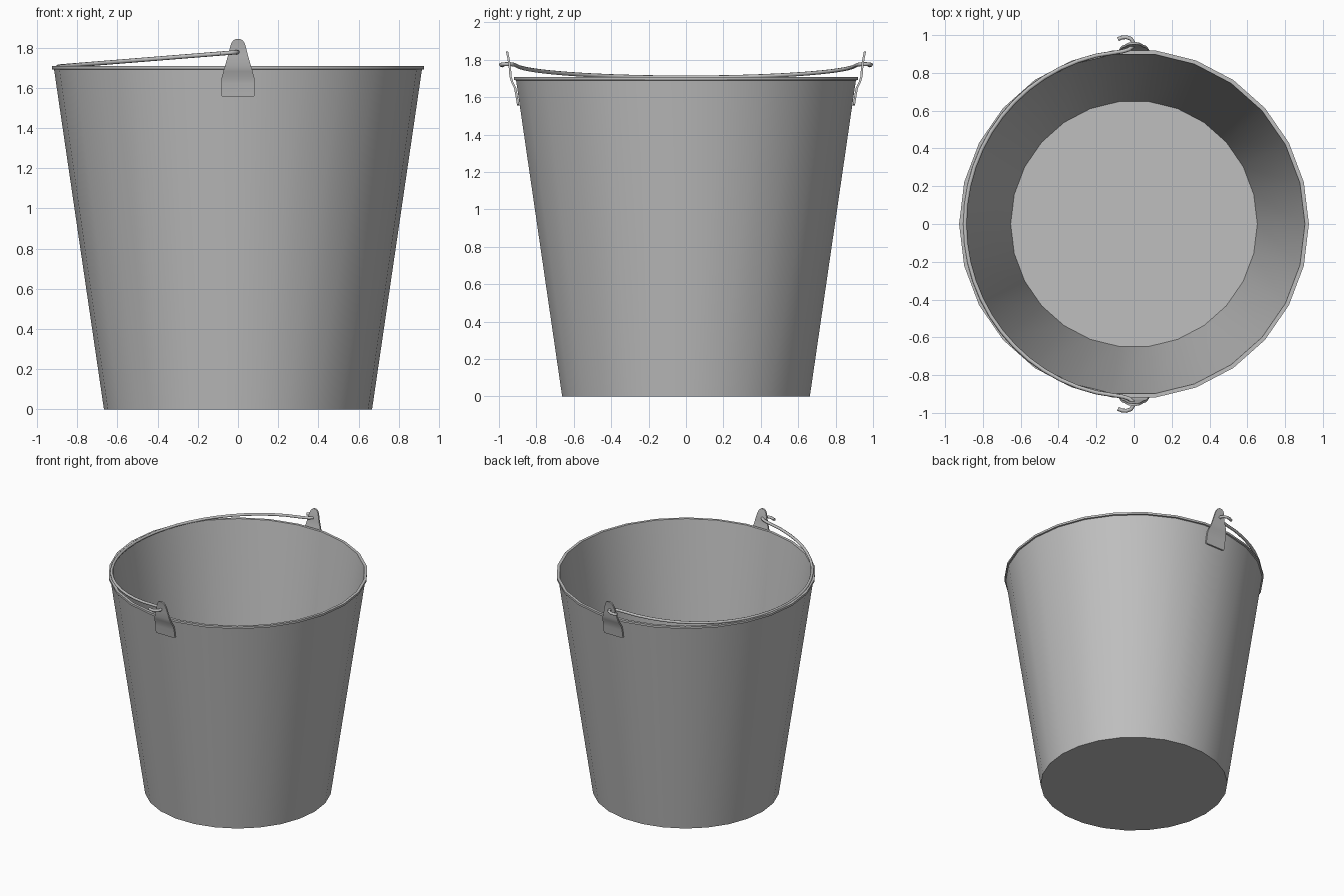
import bpy, bmesh, math
from mathutils import Vector

if "Cube" in bpy.data.objects:
    bpy.data.objects.remove(bpy.data.objects["Cube"], do_unlink=True)

steel = bpy.data.materials.new("grey steel")
steel.use_nodes = True
GREY = (0.52, 0.52, 0.52, 1)
steel.diffuse_color = GREY
steel.node_tree.nodes["Principled BSDF"].inputs["Base Color"].default_value = GREY


def finish(bm, name, angle):
    bmesh.ops.recalc_face_normals(bm, faces=bm.faces)
    mesh = bpy.data.meshes.new(name)
    bm.to_mesh(mesh)
    bm.free()
    obj = bpy.data.objects.new(name, mesh)
    bpy.context.collection.objects.link(obj)
    mesh.materials.append(steel)
    bpy.ops.object.select_all(action="DESELECT")
    obj.select_set(True)
    bpy.context.view_layer.objects.active = obj
    bpy.ops.object.shade_smooth_by_angle(angle=math.radians(angle))
    return obj


def skin(rings, name, angle):
    """Bridge closed rings of points and cap both ends."""
    bm = bmesh.new()
    loops = [[bm.verts.new(p) for p in ring] for ring in rings]
    n = len(loops[0])
    for a, b in zip(loops, loops[1:]):
        for i in range(n):
            j = (i + 1) % n
            bm.faces.new((a[i], a[j], b[j], b[i]))
    bm.faces.new(loops[0])
    bm.faces.new(loops[-1])
    return finish(bm, name, angle)


# Bucket: tapered wall with a thin lip, hollow inside
SIDES = 26
profile = [(0.667, 0), (0.915, 1.69), (0.926, 1.692), (0.926, 1.708),
           (0.905, 1.708), (0.902, 1.69), (0.653, 0.012)]
turns = [math.tau * i / SIDES for i in range(SIDES)]
skin([[(r * math.cos(t), r * math.sin(t), z) for t in turns] for r, z in profile],
     "bucket", 30)

# Ears: bent plates on front and back, as (height, half width, distance out)
ear_rows = [(1.555, 0.076, 0.897), (1.562, 0.083, 0.898), (1.62, 0.083, 0.908),
            (1.65, 0.081, 0.914), (1.68, 0.073, 0.929), (1.71, 0.064, 0.938),
            (1.76, 0.05, 0.942), (1.80, 0.04, 0.948), (1.82, 0.034, 0.952),
            (1.835, 0.024, 0.955), (1.843, 0.01, 0.957)]
THICK = 0.006
for side, name in ((-1, "front_ear"), (1, "back_ear")):
    skin([[(-w, side * (y - THICK), z), (w, side * (y - THICK), z),
           (w, side * (y + THICK), z), (-w, side * (y + THICK), z)]
          for z, w, y in ear_rows], name, 40)

# Handle: wire resting on the rim, with a hook through each ear
hook = [(-0.085, 0.978), (-0.065, 0.987), (-0.04, 0.989), (-0.015, 0.98),
        (-0.003, 0.96), (-0.007, 0.94), (-0.025, 0.925), (-0.055, 0.915)]
ARC = 28
arc = [(-0.895 * math.sin(math.pi * i / ARC), 0.915 * math.cos(math.pi * i / ARC))
       for i in range(2, ARC - 1)]
flat = hook + arc + [(x, -y) for x, y in reversed(hook)]
path = [Vector((x, y, 1.777 + 0.08 * x)) for x, y in flat]
across = Vector((-0.08, 0, 1)).normalized()
RADIUS = 0.0105
rings = []
for i, p in enumerate(path):
    along = (path[min(i + 1, len(path) - 1)] - path[max(i - 1, 0)]).normalized()
    outward = along.cross(across)
    rings.append([p + RADIUS * (math.cos(a) * outward + math.sin(a) * across)
                  for a in (math.tau * k / 8 for k in range(8))])
skin(rings, "handle", 60)
